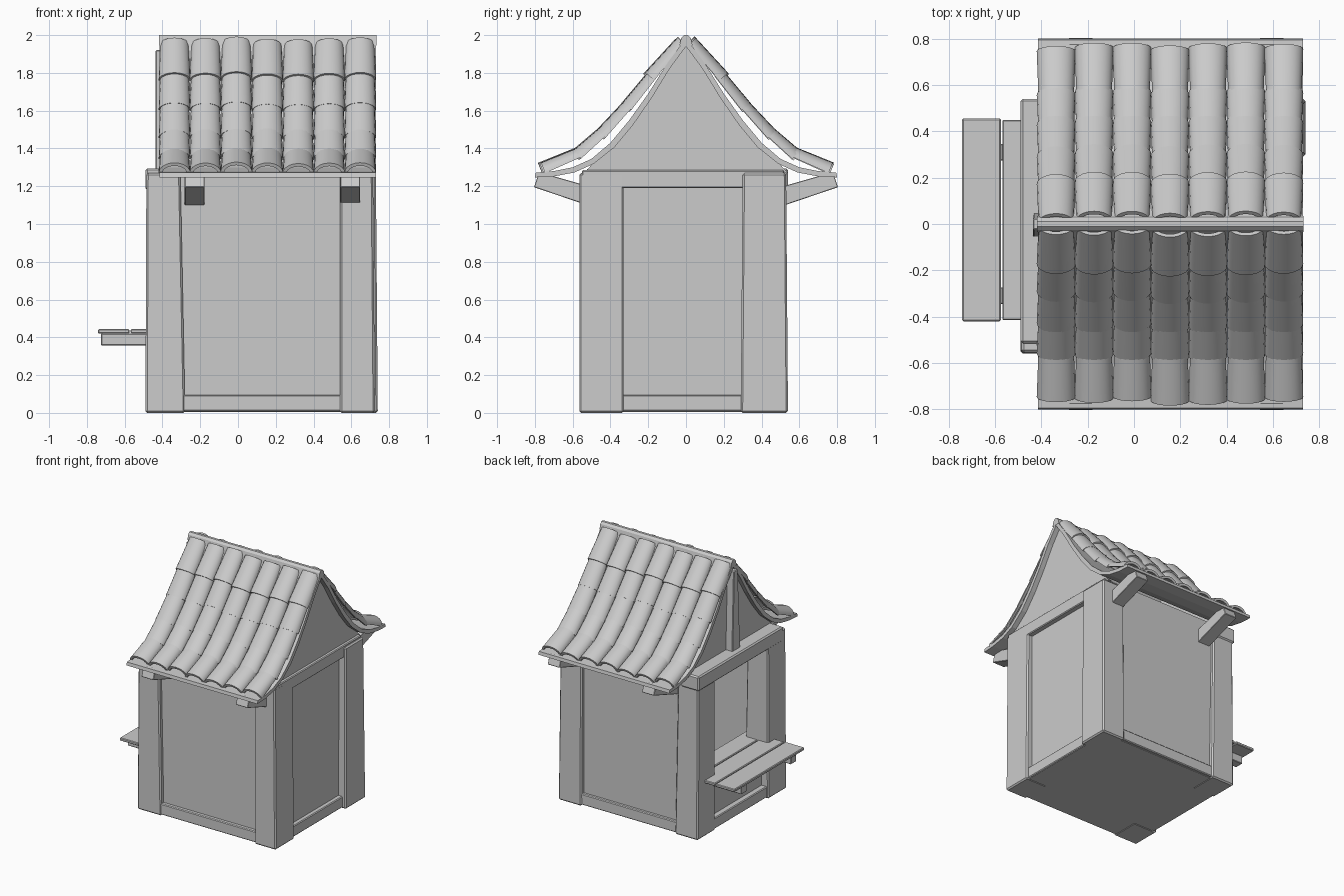
import bpy, bmesh, math, random
from mathutils import Vector

if "Cube" in bpy.data.objects:
    bpy.data.objects.remove(bpy.data.objects["Cube"])

random.seed(4)


def finish(name, bm, bevel=0.0):
    bmesh.ops.recalc_face_normals(bm, faces=bm.faces)
    me = bpy.data.meshes.new(name)
    bm.to_mesh(me)
    bm.free()
    ob = bpy.data.objects.new(name, me)
    bpy.context.collection.objects.link(ob)
    if bevel:
        mod = ob.modifiers.new("edge_wear", 'BEVEL')
        mod.width = bevel
        mod.segments = 1
    return ob


def box(name, xs, ys, zs, bevel=0.0, top=(0, 0, 0, 0)):
    """Box from ranges; top shifts the upper x0, x1, y0, y1 edges for a taper."""
    bm = bmesh.new()
    rings = []
    for z, t in ((zs[0], (0, 0, 0, 0)), (zs[1], top)):
        x0, x1, y0, y1 = xs[0] + t[0], xs[1] + t[1], ys[0] + t[2], ys[1] + t[3]
        rings.append([bm.verts.new(p) for p in
                      ((x0, y0, z), (x1, y0, z), (x1, y1, z), (x0, y1, z))])
    a, b = rings
    bm.faces.new(a)
    bm.faces.new(b)
    for i in range(4):
        j = (i + 1) % 4
        bm.faces.new((a[i], a[j], b[j], b[i]))
    return finish(name, bm, bevel)


def prism(name, profile, x0, x1, bevel=0.0):
    """Extrude a (y, z) profile along x."""
    bm = bmesh.new()
    f = bm.faces.new([bm.verts.new((x0, y, z)) for y, z in profile])
    r = bmesh.ops.extrude_face_region(bm, geom=[f])
    vs = [v for v in r['geom'] if isinstance(v, bmesh.types.BMVert)]
    bmesh.ops.translate(bm, verts=vs, vec=(x1 - x0, 0, 0))
    return finish(name, bm, bevel)


# Corner posts, slightly tapered
box("front_left_post", (-0.49, -0.28), (-0.56, -0.33), (0, 1.27), 0.01, (0.005, -0.025, 0.005, 0))
box("front_right_post", (0.54, 0.725), (-0.565, -0.33), (0, 1.27), 0.01, (0, -0.01, 0, 0))
box("back_left_post", (-0.48, -0.28), (0.32, 0.54), (0, 1.27), 0.01, (0, -0.02, 0, -0.01))
box("back_right_post", (0.54, 0.74), (0.29, 0.54), (0, 1.27), 0.01, (0, -0.01, 0.01, -0.01))

# Walls and floor
box("front_wall", (-0.42, 0.68), (-0.525, -0.49), (0.01, 1.29))
box("back_wall", (-0.42, 0.68), (0.47, 0.505), (0.01, 1.29))
box("right_wall", (0.645, 0.675), (-0.5, 0.48), (0.01, 1.29))
box("counter_front_wall", (-0.43, -0.40), (-0.5, 0.48), (0.01, 0.39))
box("floor", (-0.45, 0.70), (-0.53, 0.51), (0.004, 0.04))

# Sills and top beams
box("front_sill", (-0.41, 0.60), (-0.555, -0.49), (0.008, 0.095), 0.006)
box("back_sill", (-0.41, 0.60), (0.47, 0.53), (0.008, 0.095), 0.006)
box("right_sill", (0.65, 0.71), (-0.40, 0.35), (0.008, 0.095), 0.006)
box("left_sill", (-0.475, -0.40), (-0.40, 0.40), (0.008, 0.095), 0.006)
box("right_top_beam", (0.63, 0.715), (-0.55, 0.52), (1.19, 1.285), 0.006)
box("left_top_beam", (-0.49, -0.33), (-0.515, 0.54), (1.18, 1.295), 0.01)

# Serving counter boards and their supports
for i, (x0, x1) in enumerate(((-0.742, -0.575), (-0.568, -0.40), (-0.393, -0.24))):
    ext = 0 if i == 0 else 0.015
    y0, y1 = (-0.42, 0.455) if i == 0 else (-0.42 + ext * 0.3, 0.455)
    if i > 0:
        y0, y1 = max(y0, -0.415), min(y1, 0.45)
    box("counter_board_%d" % (i + 1), (x0, x1), (y0, y1), (0.42, 0.443), 0.005)
for i, y in enumerate((-0.31, 0.31)):
    box("counter_support_%d" % (i + 1), (-0.725, -0.40), (y - 0.035, y + 0.035), (0.357, 0.42), 0.004)

# Swept roof sheet
half = [(0.0, 1.985), (0.1, 1.85), (0.2, 1.69), (0.3, 1.55), (0.4, 1.43),
        (0.5, 1.345), (0.6, 1.30), (0.7, 1.28), (0.795, 1.272)]
under = [(0.0, 1.94), (0.085, 1.825), (0.18, 1.67), (0.28, 1.525), (0.38, 1.405),
         (0.49, 1.318), (0.59, 1.273), (0.7, 1.252), (0.80, 1.247)]


def mirrored(pts):
    return [(-y, z) for y, z in reversed(pts[1:])] + pts


prism("roof_sheet", mirrored(half) + mirrored(under)[::-1], -0.415, 0.73)
prism("roof_ridge", [(-0.035, 1.945), (-0.025, 1.985), (-0.01, 2.0), (0.01, 2.0),
                     (0.025, 1.985), (0.035, 1.945)], -0.418, 0.732)

# Gable ends and the upright on the open side
gable = [(y, z + 0.006) for y, z in mirrored(under[:7])]
gable = [(-0.54, 1.27)] + [p for p in gable if abs(p[0]) < 0.54] + [(0.54, 1.27)]
prism("right_gable", gable, 0.66, 0.69)
prism("left_gable", gable, -0.38, -0.35)
box("gable_upright", (-0.437, -0.35), (-0.055, 0.045), (1.28, 1.92), 0.005, (0, 0, 0.03, -0.02))

# Eave brackets, both sides
bracket = [(0.48, 1.085), (0.805, 1.195), (0.778, 1.275), (0.48, 1.19)]
for side, s in (("front", -1), ("back", 1)):
    for i, x in enumerate((-0.23, 0.595)):
        prism("%s_eave_bracket_%d" % (side, i + 1), [(s * y, z) for y, z in bracket],
              x - 0.052, x + 0.052, 0.003)

# Rows of half-round tiles: (upper y, z) to (lower y, z) along the crown
rows = [((0.05, 1.985), (0.22, 1.80)), ((0.185, 1.825), (0.34, 1.64)),
        ((0.31, 1.67), (0.475, 1.495)), ((0.43, 1.535), (0.60, 1.39)),
        ((0.565, 1.41), (0.775, 1.325))]
SEG = 10


def add_tile(bm, cx, a, b, s):
    u = (b - a).normalized()
    n = Vector((0, -u.z * s, u.y * s))
    if n.z < 0:
        n = -n
    loops = []
    for p, w, h in ((a, 0.076, 0.052), (b, 0.084, 0.06)):
        for t in (0, 0.018):
            ring = []
            for k in range(SEG + 1):
                ang = math.pi * k / SEG
                q = p + n * ((h - t) * math.sin(ang) - h)
                ring.append(bm.verts.new((cx - (w - t) * math.cos(ang), q.y, q.z)))
            loops.append(ring)
    ao, ai, bo, bi = loops
    for k in range(SEG):
        for p, q in ((ao, bo), (ai, bi), (ao, ai), (bo, bi)):
            f = bm.faces.new((p[k], p[k + 1], q[k + 1], q[k]))
            f.smooth = p in (ao, ai) and q in (bo, bi)
    for k in (0, SEG):
        bm.faces.new((ao[k], bo[k], bi[k], ai[k]))


for side, s in (("front", -1), ("back", 1)):
    bm = bmesh.new()
    for c in range(7):
        shift = random.uniform(-0.012, 0.012)
        lift = random.uniform(-0.004, 0.004)
        for (y0, z0), (y1, z1) in rows:
            a, b = Vector((0, s * y0, z0)), Vector((0, s * y1, z1))
            d = (b - a).normalized() * shift + Vector((0, 0, lift))
            add_tile(bm, -0.336 + 0.1638 * c, a + d, b + d, s)
    ob = finish(side + "_roof_tiles", bm)
    bpy.ops.object.select_all(action='DESELECT')
    ob.select_set(True)
    bpy.context.view_layer.objects.active = ob
    bpy.ops.object.shade_smooth_by_angle(angle=math.radians(35))
